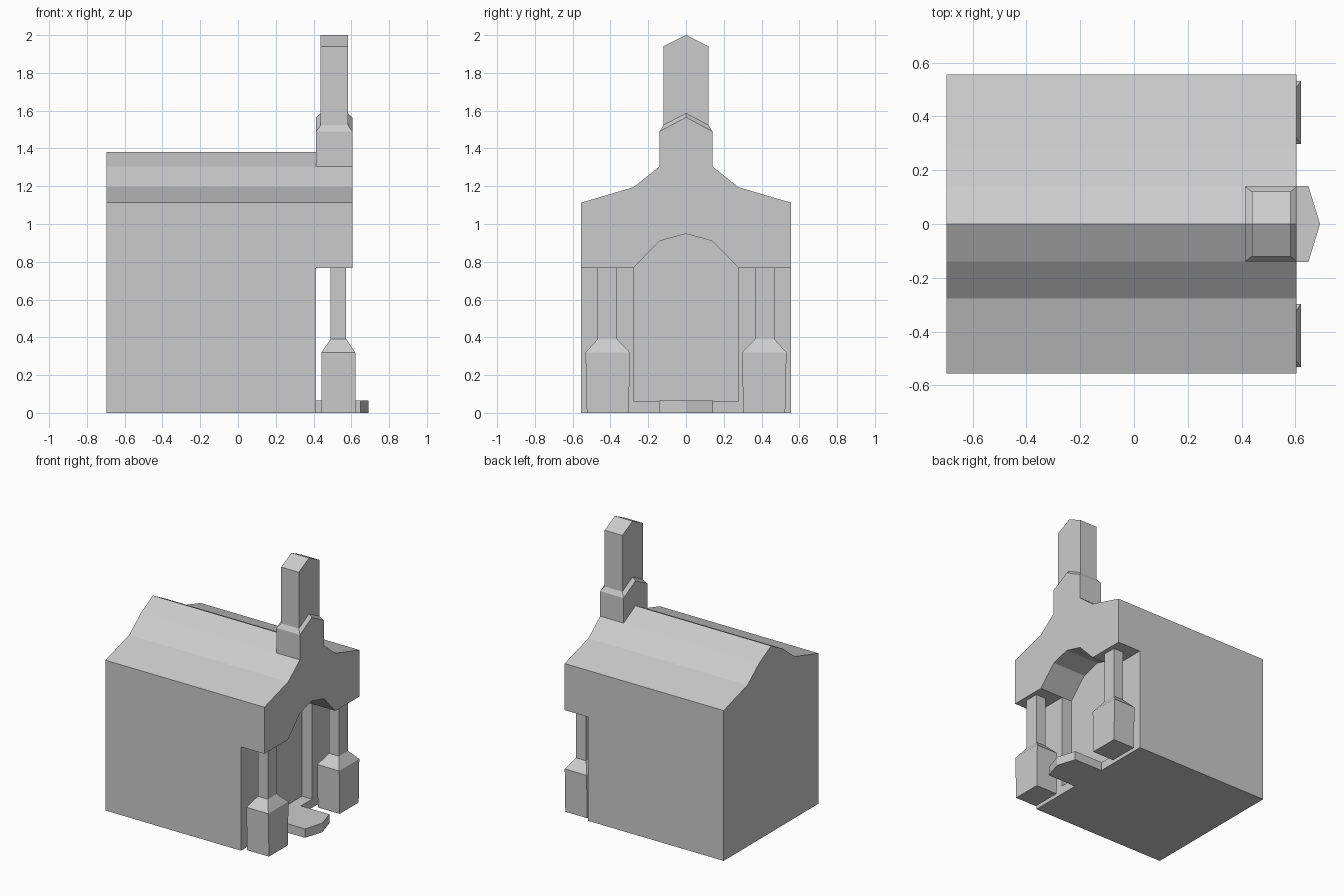
import bpy, bmesh

if "Cube" in bpy.data.objects:
    bpy.data.objects.remove(bpy.data.objects["Cube"])


def loft(name, rings, close_start=True, close_end=True):
    """Skin a list of equal-length point rings into one flat-faced object."""
    bm = bmesh.new()
    vs = [[bm.verts.new(p) for p in ring] for ring in rings]
    n = len(vs[0])
    for a, b in zip(vs, vs[1:]):
        for i in range(n):
            j = (i + 1) % n
            bm.faces.new((a[i], a[j], b[j], b[i]))
    if close_start:
        bm.faces.new(vs[0][::-1])
    if close_end:
        bm.faces.new(vs[-1])
    bmesh.ops.recalc_face_normals(bm, faces=bm.faces)
    me = bpy.data.meshes.new(name)
    bm.to_mesh(me)
    bm.free()
    ob = bpy.data.objects.new(name, me)
    bpy.context.collection.objects.link(ob)
    return ob


def prism_x(name, half, x0, x1):
    """Extrude along x a symmetric profile; half lists (y, z) with y > 0 or on the axis."""
    prof = half + [(-y, z) for y, z in reversed(half) if y > 0]
    return loft(name, [[(x, y, z) for y, z in prof] for x in (x0, x1)])


def rect(x0, x1, y0, y1, z):
    return [(x0, y0, z), (x1, y0, z), (x1, y1, z), (x0, y1, z)]


def cut(target, cutter):
    cutter.hide_render = True
    m = target.modifiers.new("cut", 'BOOLEAN')
    m.operation, m.solver, m.object = 'DIFFERENCE', 'EXACT', cutter
    bpy.context.view_layer.objects.active = target
    bpy.ops.object.modifier_apply(modifier=m.name)
    bpy.data.objects.remove(cutter)


# House body with stepped gable roof, then open porch and arched door recess
house = prism_x("house_body", [(.555, 0), (.555, 1.113), (.277, 1.195), (.14, 1.305), (0, 1.38)], -.697, .605)
cut(house, prism_x("porch_cutter", [(.8, -.2), (.8, .768)], .413, .9))
cut(house, prism_x("door_cutter", [(.278, .063), (.278, .768), (.14, .91), (0, .948)], .33, .9))


# Bell tower: wide base, bevelled shoulder, tall narrow shaft with pitched top
def gable_ring(x0, x1, w, side, peak):
    return [(x0, -w, side), (x0, 0, peak), (x0, w, side),
            (x1, w, side), (x1, 0, peak), (x1, -w, side)]


tower = loft("bell_tower", [
    gable_ring(.413, .605, .14, 1.305, 1.38),
    gable_ring(.413, .605, .14, 1.49, 1.565),
    gable_ring(.438, .582, .12, 1.523, 1.586),
    gable_ring(.438, .582, .12, 1.94, 2.0),
], close_start=False, close_end=False)
# Two roof slopes closing the tower top
bm = bmesh.new()
bm.from_mesh(tower.data)
bm.verts.ensure_lookup_table()
t = list(bm.verts)[-6:]
bm.faces.new((t[0], t[1], t[4], t[5]))
bm.faces.new((t[1], t[2], t[3], t[4]))
bmesh.ops.recalc_face_normals(bm, faces=bm.faces)
bm.to_mesh(tower.data)
bm.free()

# Porch pillars: block base, sloped shoulder, slim post
for side, s in (("left", -1), ("right", 1)):
    rings = [rect(.442, .621, s * .303, s * .525, 0),
             rect(.442, .621, s * .297, s * .532, .32),
             rect(.49, .573, s * .364, s * .468, .39),
             rect(.49, .573, s * .364, s * .468, .768)]
    loft(f"porch_pillar_{side}", rings, close_end=False)

# Pointed door step
step = [(.413, -.142), (.648, -.142), (.692, 0), (.648, .142), (.413, .142)]
loft("door_step", [[(x, y, z) for x, y in step] for z in (0, .066)])
